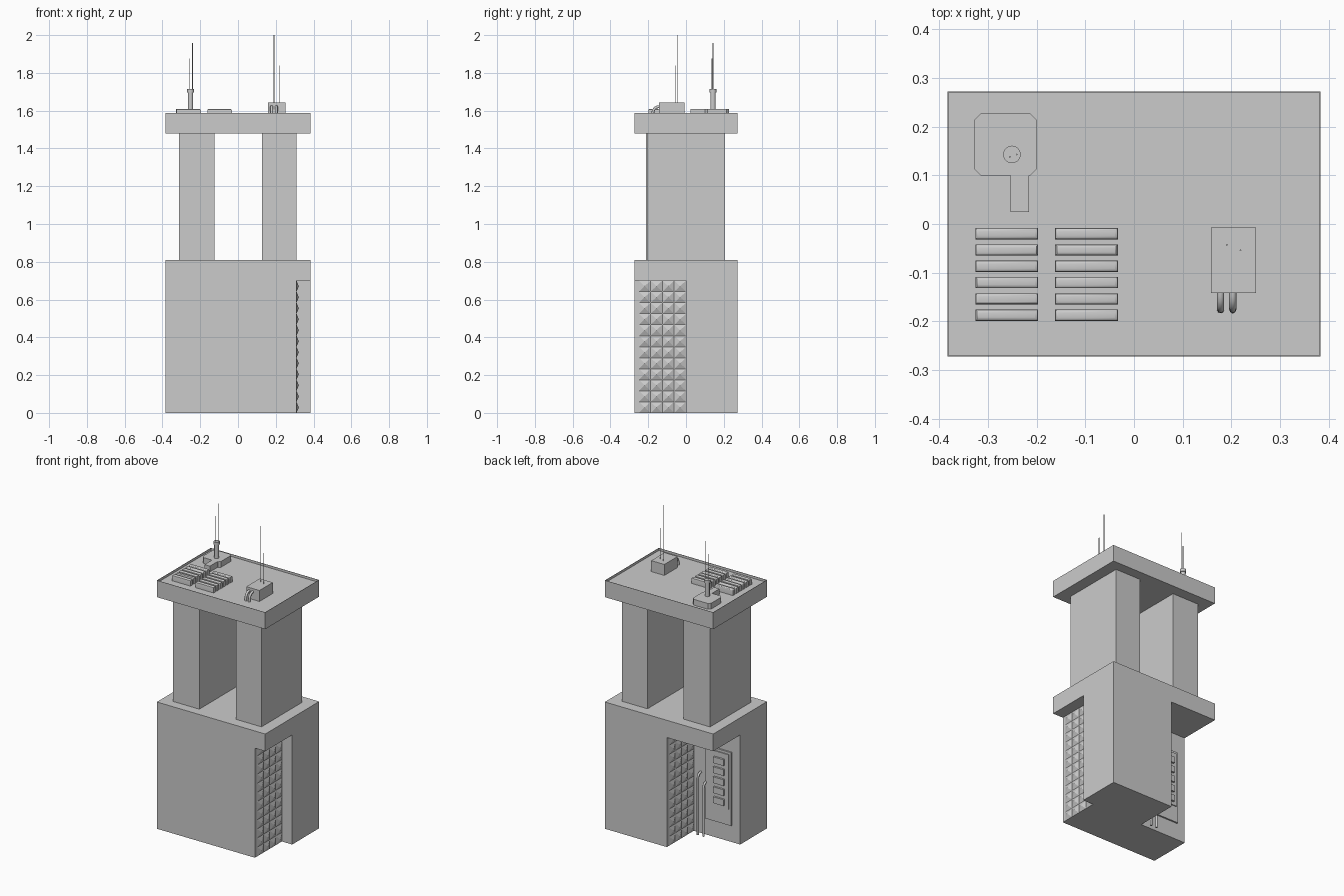
import bpy, bmesh
from mathutils import Vector

if "Cube" in bpy.data.objects:
    bpy.data.objects.remove(bpy.data.objects["Cube"])


def finish(name, bm, smooth=False):
    bmesh.ops.recalc_face_normals(bm, faces=bm.faces[:])
    me = bpy.data.meshes.new(name)
    bm.to_mesh(me)
    bm.free()
    ob = bpy.data.objects.new(name, me)
    bpy.context.collection.objects.link(ob)
    bpy.context.view_layer.objects.active = ob
    if smooth:
        bpy.ops.object.select_all(action='DESELECT')
        ob.select_set(True)
        bpy.ops.object.shade_smooth_by_angle()
    return ob


def add_box(bm, x0, x1, y0, y1, z0, z1):
    vs = bmesh.ops.create_cube(bm, size=1)["verts"]
    for v in vs:
        v.co = Vector(((x0, x1)[v.co.x > 0], (y0, y1)[v.co.y > 0], (z0, z1)[v.co.z > 0]))
    return vs


def box(name, *dims):
    bm = bmesh.new()
    add_box(bm, *dims)
    return finish(name, bm)


def rod(name, x, y, z0, z1, r, sides=8):
    bm = bmesh.new()
    bmesh.ops.create_cone(bm, cap_ends=True, segments=sides, radius1=r, radius2=r, depth=z1 - z0)
    bmesh.ops.translate(bm, verts=bm.verts[:], vec=(x, y, (z0 + z1) / 2))
    return finish(name, bm, True)


def pipe(name, pts, r):
    # Bent tube with a rounded elbow at the middle point
    cu = bpy.data.curves.new(name, 'CURVE')
    cu.dimensions = '3D'
    cu.bevel_depth, cu.bevel_resolution, cu.use_fill_caps = r, 2, True
    a, b, c = map(Vector, pts)
    e = min((a - b).length, (c - b).length) * 0.9
    s, t = b + (a - b).normalized() * e, b + (c - b).normalized() * e
    path = [a] + [s * (1 - u) ** 2 + b * 2 * u * (1 - u) + t * u * u
                  for u in (0, .17, .33, .5, .67, .83, 1)] + [c]
    sp = cu.splines.new('POLY')
    sp.points.add(len(path) - 1)
    for p, co in zip(sp.points, path):
        p.co = (*co, 1)
    ob = bpy.data.objects.new(name, cu)
    bpy.context.collection.objects.link(ob)


def studs(name, x, out, y0, cols, rows):
    # Grid of low pyramids on a wall facing +x or -x
    bm = bmesh.new()
    w, h = 0.0625, 0.70 / rows
    for i in range(cols):
        for j in range(rows):
            ya, za = y0 + i * w, j * h
            ring = [bm.verts.new((x, ya + a * w, za + b * h))
                    for a, b in ((0, 0), (1, 0), (1, 1), (0, 1))]
            tip = bm.verts.new((x + out, ya + w / 2, za + h / 2))
            for k in range(4):
                bm.faces.new((ring[k], ring[(k + 1) % 4], tip))
    me_ob = finish(name, bm)
    # Face the pyramids outwards
    if me_ob.data.polygons[0].normal.x * out < 0:
        me_ob.data.flip_normals()


X, Y = 0.383, 0.272
ROOF = 1.572

# Lower block with two corner recesses
base = box("base_block", -X, X, -Y, Y, 0, 0.81)
for dims in ((0.31, 0.6, -0.5, 0, -0.1, 0.70), (-0.6, -0.055, 0, 0.5, -0.1, 0.70)):
    cutter = box("recess_cutter", *dims)
    cutter.hide_render = True
    m = base.modifiers.new("recess", 'BOOLEAN')
    m.operation, m.solver, m.object = 'DIFFERENCE', 'EXACT', cutter
    bpy.context.view_layer.objects.active = base
    bpy.ops.object.modifier_apply(modifier=m.name)
    bpy.data.objects.remove(cutter)

# Studded recess walls
studs("right_stud_wall", 0.31, 0.012, -0.25, 4, 12)
studs("left_stud_wall", -0.055, -0.012, 0.0, 4, 12)

# Pillars
box("left_pillar", -0.312, -0.125, -0.212, 0.203, 0.81, 1.48)
box("right_pillar", 0.127, 0.309, -0.204, 0.207, 0.81, 1.48)

# Roof slab with a thin raised rim
bm = bmesh.new()
add_box(bm, -X, X, -Y, Y, 1.48, 1.587)
top = max(bm.faces, key=lambda f: f.calc_center_median().z)
bmesh.ops.inset_region(bm, faces=[top], thickness=0.003)
inner = bmesh.ops.extrude_discrete_faces(bm, faces=[top])["faces"][0]
bmesh.ops.translate(bm, verts=inner.verts[:], vec=(0, 0, ROOF - 1.587))
finish("roof_slab", bm)

# Rounded roof vent slats
for side, x0 in (("left", -0.326), ("right", -0.162)):
    bm = bmesh.new()
    for i in range(6):
        y = -0.02 - i * 0.0335
        add_box(bm, x0, x0 + 0.129, y - 0.0115, y + 0.0115, ROOF, 1.609)
    edges = [e for e in bm.edges if min(v.co.z for v in e.verts) > 1.6]
    bmesh.ops.bevel(bm, geom=edges, offset=0.007, segments=3, profile=0.5, affect='EDGES')
    finish(side + "_vent_slats", bm, True)

# Chamfered mast base with a tail
outline = ((-0.254, 0.025), (-0.216, 0.025), (-0.216, 0.10), (-0.213, 0.10), (-0.20, 0.113),
           (-0.20, 0.214), (-0.214, 0.228), (-0.314, 0.228), (-0.328, 0.214),
           (-0.328, 0.113), (-0.315, 0.10), (-0.254, 0.10))
bm = bmesh.new()
f = bm.faces.new([bm.verts.new((x, y, ROOF)) for x, y in outline])
up = bmesh.ops.extrude_face_region(bm, geom=[f], use_keep_orig=True)["geom"]
bmesh.ops.translate(bm, verts=[v for v in up if isinstance(v, bmesh.types.BMVert)],
                    vec=(0, 0, 1.609 - ROOF))
finish("mast_base", bm)

# Mast and its antennas
rod("mast", -0.251, 0.143, 1.60, 1.70, 0.014, 20)
rod("mast_cap", -0.251, 0.143, 1.695, 1.714, 0.018, 20)
rod("mast_antenna_tall", -0.241, 0.143, 1.71, 1.957, 0.0018)
rod("mast_antenna_short", -0.255, 0.138, 1.71, 1.875, 0.0018)

# Equipment box, its antennas and feed pipes
box("equipment_box", 0.158, 0.251, -0.142, -0.007, ROOF, 1.642)
rod("box_antenna_tall", 0.191, -0.043, 1.64, 2.0, 0.0018)
rod("box_antenna_short", 0.219, -0.054, 1.64, 1.84, 0.0018)
for i, x in enumerate((0.178, 0.203)):
    pipe(f"roof_pipe_{i + 1}", ((x, -0.13, 1.622), (x, -0.176, 1.622), (x, -0.176, ROOF)), 0.0075)

# Wall panel with raised switches in the left recess
box("wall_panel", -0.325, -0.14, 0, 0.010, 0.107, 0.575)
box("wall_panel_face", -0.31, -0.185, 0.008, 0.016, 0.21, 0.56)
for i in range(5):
    z = 0.25 + i * 0.064
    box(f"panel_switch_{i + 1}", -0.285, -0.212, 0.012, 0.028, z - 0.02, z + 0.02)

# Wall pipes in the left recess
for i, (x, z) in enumerate(((-0.105, 0.39), (-0.145, 0.34))):
    pipe(f"wall_pipe_{i + 1}", ((x, 0.03, 0), (x, 0.03, z), (x, -0.005, z)), 0.007)
